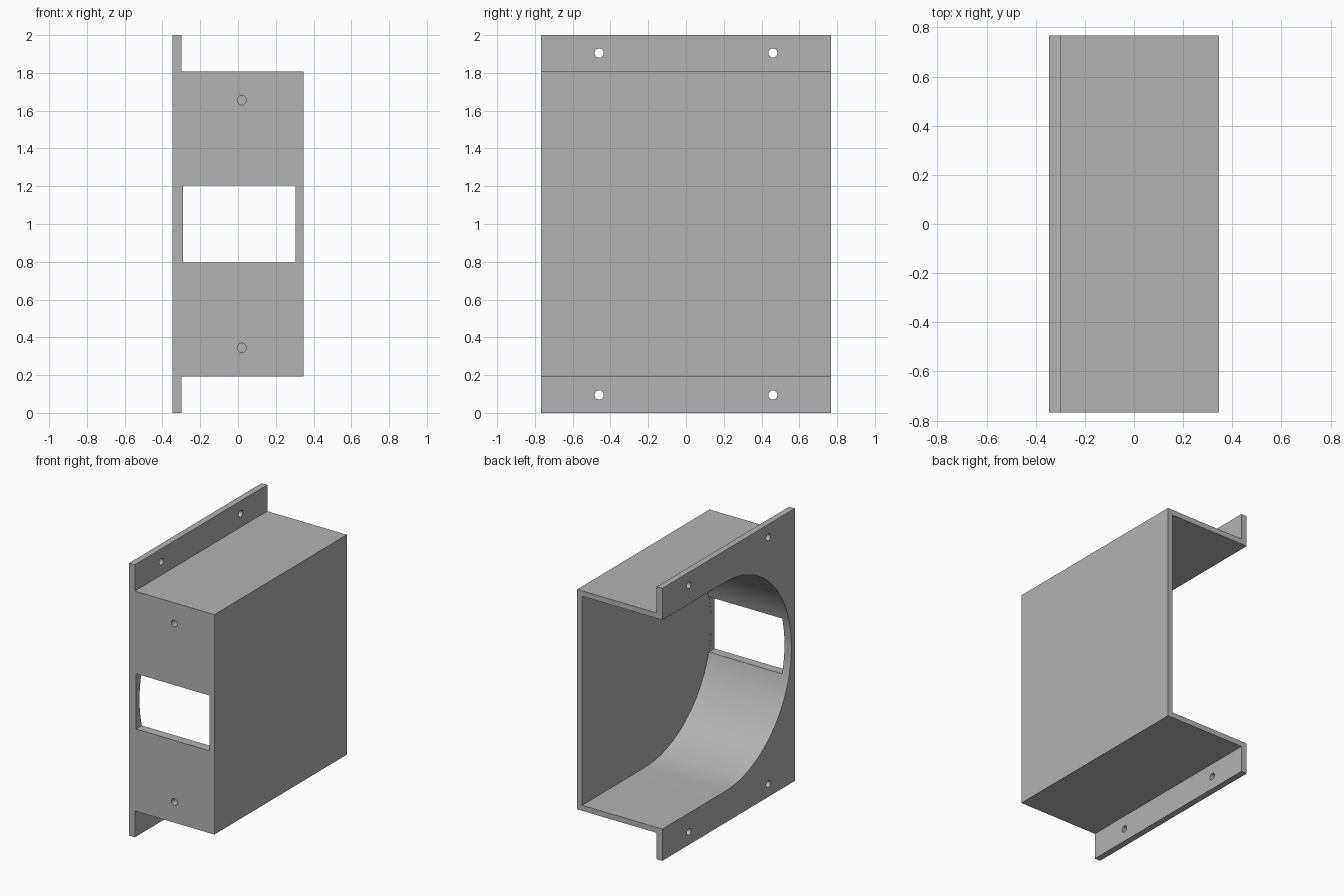
import bpy, bmesh, math
from mathutils import Vector

if "Cube" in bpy.data.objects:
    bpy.data.objects.remove(bpy.data.objects["Cube"])

HALF_X, HALF_Y, MID_Z = 0.346, 0.768, 1.0
WALL, FLANGE = 0.04, 0.046
BODY_HALF = 0.807      # half height of the box between the flanges

grey = bpy.data.materials.new("plain grey")
grey.use_nodes = True
grey.diffuse_color = (0.45, 0.45, 0.45, 1)
grey.node_tree.nodes["Principled BSDF"].inputs["Base Color"].default_value = (0.45, 0.45, 0.45, 1)


def prism(name, points, sweep):
    """Solid made by sweeping a closed outline along a vector."""
    bm = bmesh.new()
    face = bm.faces.new([bm.verts.new(p) for p in points])
    swept = bmesh.ops.extrude_face_region(bm, geom=[face])
    verts = [v for v in swept["geom"] if isinstance(v, bmesh.types.BMVert)]
    bmesh.ops.translate(bm, verts=verts, vec=Vector(sweep))
    bmesh.ops.recalc_face_normals(bm, faces=bm.faces)
    mesh = bpy.data.meshes.new(name)
    bm.to_mesh(mesh)
    bm.free()
    mesh.materials.append(grey)
    obj = bpy.data.objects.new(name, mesh)
    bpy.context.collection.objects.link(obj)
    return obj


def circle(radius, count=32):
    angles = [2 * math.pi * i / count for i in range(count)]
    return [(radius * math.cos(a), radius * math.sin(a)) for a in angles]


# Box with an upper and a lower mounting flange, as one swept outline
step = -HALF_X + FLANGE
upper = [(HALF_X, BODY_HALF), (step, BODY_HALF), (step, 1), (-HALF_X, 1)]
outline = upper + [(x, -z) for x, z in reversed(upper)]
housing = prism("housing", [(x, -HALF_Y, MID_Z + z) for x, z in outline], (0, 2 * HALF_Y, 0))

cutters = []

# Cavity: round towards the front, open at the back and on the flange side
radius = BODY_HALF - WALL
centre_y = -HALF_Y + WALL + radius
arc = [math.pi / 2 + math.pi * i / 64 for i in range(65)]
cavity = [(centre_y + radius * math.cos(a), radius * math.sin(a)) for a in arc]
cavity += [(1, -radius), (1, radius)]
cutters.append(prism("cavity_cutter", [(-0.5, y, MID_Z + z) for y, z in cavity],
                     (0.5 + HALF_X - WALL, 0, 0)))

# Window in the front wall
window = [(-0.29, -0.203), (0.305, -0.203), (0.305, 0.203), (-0.29, 0.203)]
cutters.append(prism("window_cutter", [(x, -1, MID_Z + z) for x, z in window], (0, 0.6, 0)))

# Blind screw holes in the front, through holes in the flanges
for side in (-1, 1):
    cutters.append(prism("screw_hole_cutter",
                         [(0.02 + u, -1, MID_Z + side * 0.655 + v) for u, v in circle(0.024)],
                         (0, 0.43, 0)))
    for y in (-0.46, 0.46):
        cutters.append(prism("flange_hole_cutter",
                             [(-0.5, y + u, MID_Z + side * 0.905 + v) for u, v in circle(0.024)],
                             (0.4, 0, 0)))

for cutter in cutters:
    cutter.hide_render = True
    mod = housing.modifiers.new(cutter.name, "BOOLEAN")
    mod.operation, mod.solver, mod.object = "DIFFERENCE", "EXACT", cutter

# Bake the cuts and drop the cutters
bpy.context.view_layer.update()
graph = bpy.context.evaluated_depsgraph_get()
cut_mesh = bpy.data.meshes.new_from_object(housing.evaluated_get(graph))
housing.modifiers.clear()
housing.data = cut_mesh
for cutter in cutters:
    bpy.data.objects.remove(cutter)
cut_mesh.materials.clear()
cut_mesh.materials.append(grey)
for poly in cut_mesh.polygons:
    poly.material_index = 0

for obj in bpy.context.selected_objects:
    obj.select_set(False)
housing.select_set(True)
bpy.context.view_layer.objects.active = housing
bpy.ops.object.shade_smooth_by_angle(angle=math.radians(30))
